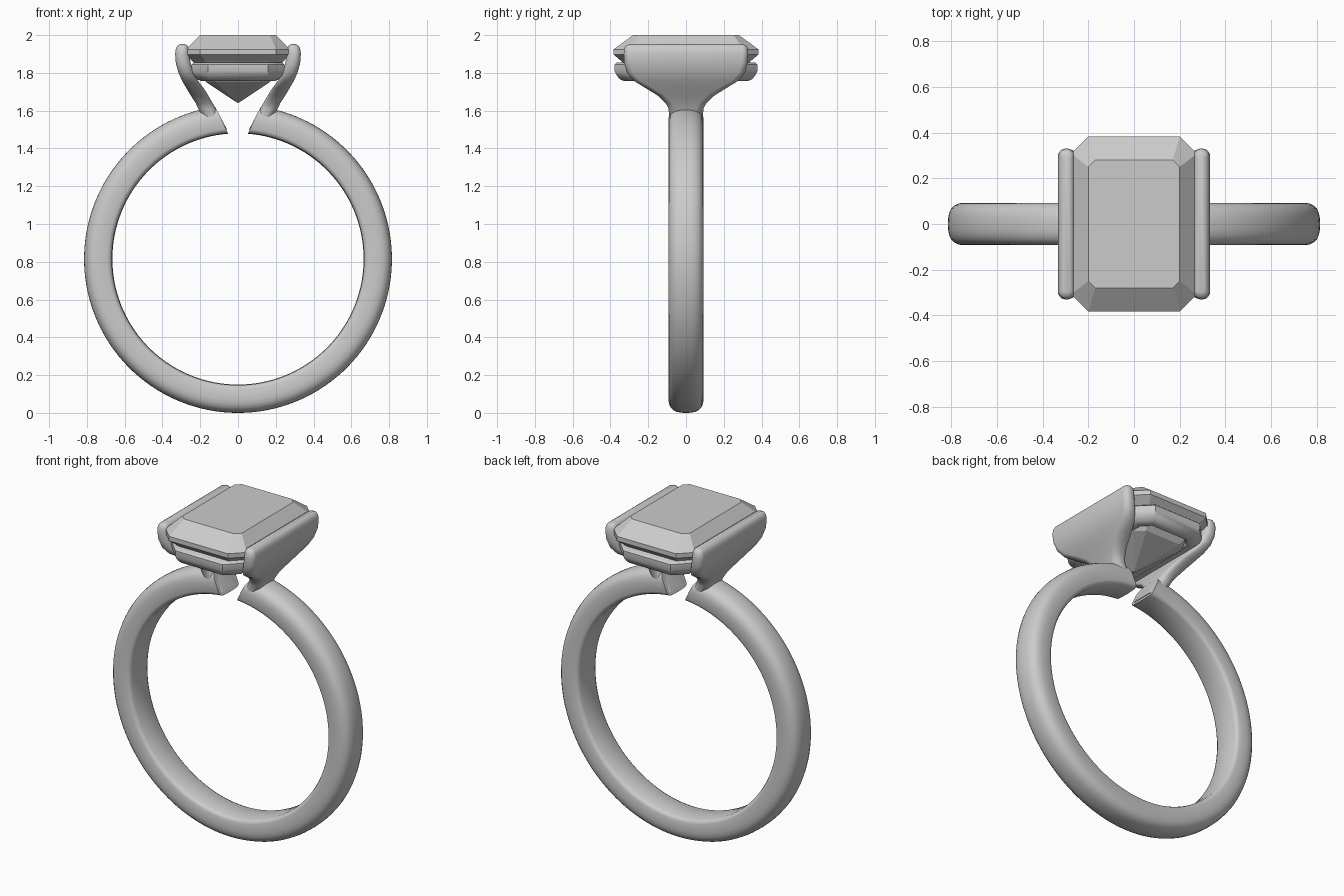
import bpy, bmesh, math

cube = bpy.data.objects.get("Cube")
if cube:
    bpy.data.objects.remove(cube, do_unlink=True)

grey = bpy.data.materials.new("light_grey")
grey.use_nodes = True
GREY = (0.6, 0.6, 0.6, 1)
grey.diffuse_color = GREY
grey.node_tree.nodes["Principled BSDF"].inputs["Base Color"].default_value = GREY


def loft(name, rings, cap_start=False, cap_end=False, loop=False, smooth=True, mirror=False):
    """Skin a row of closed rings that all have the same point count."""
    bm = bmesh.new()
    rows = [[bm.verts.new(p) for p in ring] for ring in rings]
    pairs = list(zip(rows, rows[1:]))
    if loop:
        pairs.append((rows[-1], rows[0]))
    for a, b in pairs:
        n = len(a)
        for i in range(n):
            j = (i + 1) % n
            bm.faces.new((a[i], a[j], b[j], b[i]))
    if cap_start:
        bm.faces.new(rows[0])
    if cap_end:
        bm.faces.new(rows[-1])
    bmesh.ops.remove_doubles(bm, verts=bm.verts, dist=0.0001)
    bmesh.ops.recalc_face_normals(bm, faces=bm.faces)
    mesh = bpy.data.meshes.new(name)
    bm.to_mesh(mesh)
    bm.free()
    mesh.materials.append(grey)
    obj = bpy.data.objects.new(name, mesh)
    bpy.context.collection.objects.link(obj)
    if smooth:
        bpy.ops.object.select_all(action="DESELECT")
        obj.select_set(True)
        bpy.context.view_layer.objects.active = obj
        bpy.ops.object.shade_smooth_by_angle(angle=math.radians(40))
    if mirror:
        obj.modifiers.new("Mirror", "MIRROR")
    return obj


def octagon(hx, hy, cut, z):
    """Rectangle with clipped corners."""
    quarter = [(hx, hy - cut), (hx - cut, hy)]
    half = quarter + [(-x, y) for x, y in reversed(quarter)]
    return [(x, y, z) for x, y in half + [(-x, -y) for x, y in half]]


# Band: domed section swept round half the ring, ending in a slanted cut
CENTRE, INNER, OUTER = 0.815, 0.665, 0.815
side = [(0, 0.815), (0.025, 0.814), (0.047, 0.81), (0.067, 0.801), (0.081, 0.787), (0.09, 0.768),
        (0.093, 0.745), (0.093, 0.69), (0.087, 0.676), (0.072, 0.668), (0, INNER)]
section = side + [(-y, r) for y, r in reversed(side[1:-1])]
STEPS = 64
band = []
for s in range(STEPS + 1):
    ring = []
    for y, r in section:
        end = 0.08 + 0.07 * (r - INNER) / (OUTER - INNER)
        a = math.pi + (end - math.pi) * s / STEPS
        ring.append((r * math.sin(a), y, CENTRE + r * math.cos(a)))
    band.append(ring)
loft("band", band, cap_end=True, mirror=True)

# Side prongs: z, inner x, outer x, half width
levels = [(1.5, 0.058, 0.115, 0.085), (1.56, 0.09, 0.185, 0.09), (1.61, 0.118, 0.21, 0.092),
          (1.64, 0.134, 0.224, 0.108), (1.68, 0.157, 0.25, 0.15), (1.72, 0.182, 0.274, 0.215),
          (1.76, 0.213, 0.297, 0.28), (1.8, 0.235, 0.315, 0.312), (1.85, 0.25, 0.329, 0.327),
          (1.9, 0.259, 0.333, 0.33), (1.93, 0.262, 0.329, 0.327), (1.945, 0.268, 0.32, 0.318),
          (1.952, 0.28, 0.306, 0.3)]


def rounded(z, x0, x1, hw, count=40):
    """Box-like section with round ends, held to the prong thickness."""
    ht = (x1 - x0) / 2
    radius = min(ht, hw) * 0.9
    ring = []
    for i in range(count):
        a = 2 * math.pi * (i + 0.5) / count
        c, s = math.cos(a), math.sin(a)
        x = c * radius + math.copysign(ht - radius, c)
        y = s * radius + math.copysign(hw - radius, s)
        ring.append(((x0 + x1) / 2 + x, y, z))
    return ring


loft("side_prong", [rounded(*lv) for lv in levels], True, True, mirror=True)

# Seat rail: clipped-corner collar under the stone, rounded below
rail = [(0, 1.845), (0, 1.81), (0.012, 1.785), (0.03, 1.765), (0.05, 1.757),
        (0.075, 1.76), (0.085, 1.775), (0.075, 1.855), (0.012, 1.855)]
loft("seat_rail", [octagon(0.245 - d, 0.378 - d, 0.085 - d * 0.5, z) for d, z in rail], loop=True)

# Stone: step cut with flat table, girdle and pointed base
stone = [(0.001, 0.001, 0.0004, 1.64), (0.17, 0.25, 0.05, 1.752), (0.238, 0.34, 0.065, 1.86),
         (0.275, 0.383, 0.075, 1.897), (0.275, 0.383, 0.075, 1.925), (0.2, 0.28, 0.03, 2.0)]
loft("stone", [octagon(*lv) for lv in stone], True, True, smooth=False)
